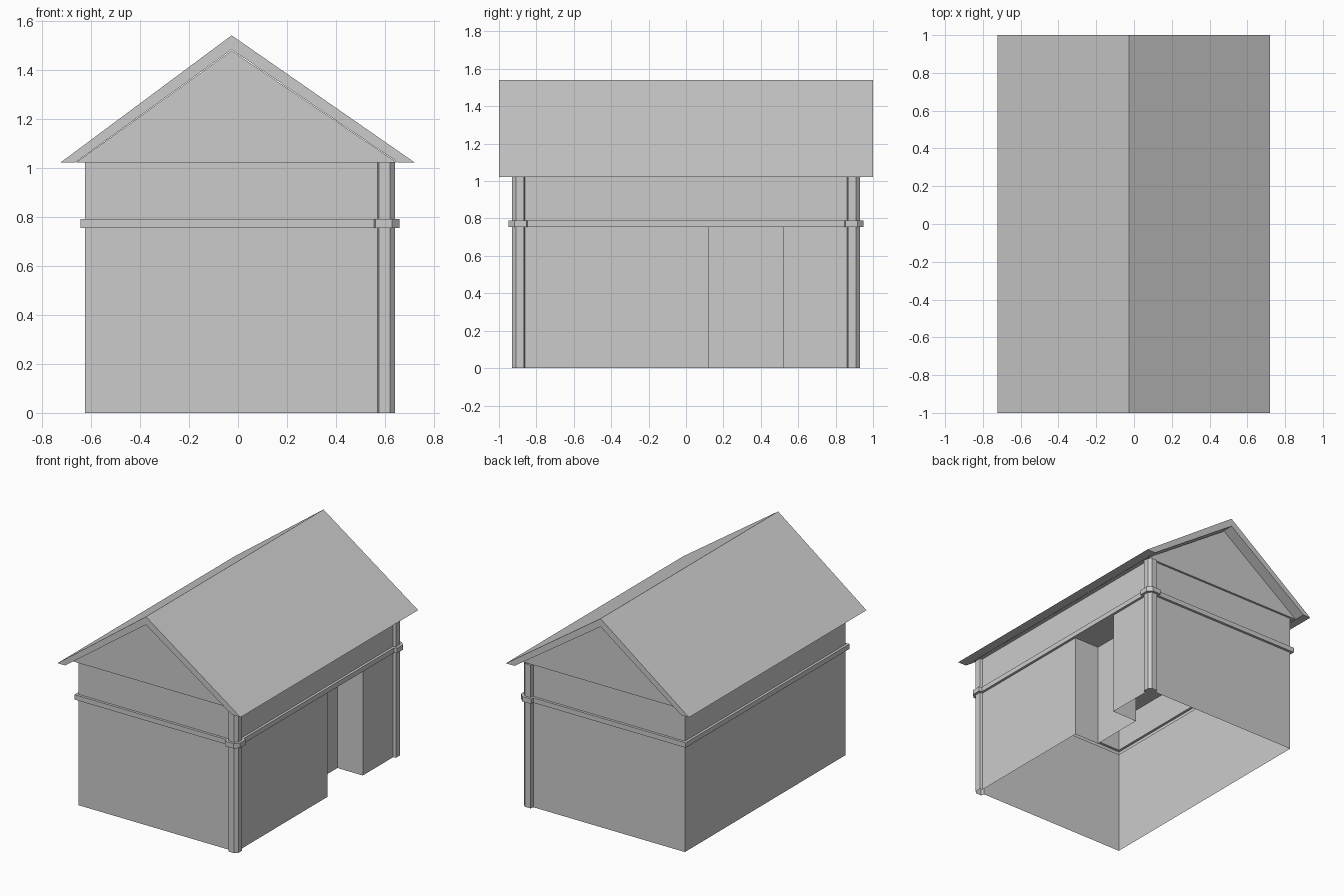
import bpy, bmesh
from mathutils import Vector

if "Cube" in bpy.data.objects:
    bpy.data.objects.remove(bpy.data.objects["Cube"])

DOOR_Y = (0.12, 0.52)
DOOR_X = 0.42
WALL_X = 0.62
BAND_Z = (0.755, 0.79)
EAVE_Z = 1.022


def add_object(name, verts, faces):
    mesh = bpy.data.meshes.new(name)
    mesh.from_pydata([tuple(v) for v in verts], [], faces)
    bm = bmesh.new()
    bm.from_mesh(mesh)
    bmesh.ops.remove_doubles(bm, verts=bm.verts, dist=1e-5)
    bmesh.ops.recalc_face_normals(bm, faces=bm.faces)
    bm.to_mesh(mesh)
    bm.free()
    obj = bpy.data.objects.new(name, mesh)
    bpy.context.collection.objects.link(obj)
    return obj


def loft(name, rings):
    """Open skin through equal-length closed rings."""
    n = len(rings[0])
    faces = [(r * n + i, r * n + (i + 1) % n, (r + 1) * n + (i + 1) % n, (r + 1) * n + i)
             for r in range(len(rings) - 1) for i in range(n)]
    return add_object(name, [v for ring in rings for v in ring], faces)


def prism(name, profile, y):
    """Closed solid from an x-z profile, extruded from -y to y."""
    n = len(profile)
    verts = [(x, s * y, z) for s in (-1, 1) for x, z in profile]
    faces = [(i, (i + 1) % n, n + (i + 1) % n, n + i) for i in range(n)]
    faces += [tuple(range(n)), tuple(range(2 * n - 1, n - 1, -1))]
    return add_object(name, verts, faces)


def at(points, z):
    return [(x, y, z) for x, y in points]


def offset(points, d):
    """Grow a counter-clockwise outline outwards by d."""
    result = []
    pts = [Vector(p) for p in points]
    for i, p in enumerate(pts):
        a = (p - pts[i - 1]).normalized()
        b = (pts[(i + 1) % len(pts)] - p).normalized()
        na, nb = Vector((a.y, -a.x)), Vector((b.y, -b.x))
        result.append(p + (na + nb) * d / (1 + na.dot(nb)))
    return result


# Wall outline with chamfered corner posts on the right-hand side
front = [(-0.625, -0.905), (0.57, -0.905), (0.575, -0.93), (0.62, -0.93),
         (0.64, -0.91), (0.64, -0.867), (WALL_X, -0.862)]
back = [(x, -y) for x, y in reversed(front)]
outline = front + back
y0, y1 = DOOR_Y
recess = [(WALL_X, y0), (DOOR_X, y0), (DOOR_X, y1), (WALL_X, y1)]
door_outline = front + recess + back

# Lower walls, open underneath, wrapping into the door recess
loft("lower_walls", [at(door_outline, 0), at(door_outline, BAND_Z[0])])
add_object("door_recess_ceiling", at(recess, BAND_Z[0]), [(3, 2, 1, 0)])

# Projecting band course and upper walls
wide = offset(outline, 0.018)
loft("band_and_upper_walls", [at(outline, BAND_Z[0]), at(wide, BAND_Z[0]),
                              at(wide, BAND_Z[1]), at(outline, BAND_Z[1]),
                              at(outline, EAVE_Z)])

# Gable block closing the top, set back under the roof
prism("gable", [(-0.66, EAVE_Z), (0.648, EAVE_Z), (-0.026, 1.478)], 0.92)

# Pitched roof slab
prism("roof", [(-0.723, EAVE_Z), (-0.663, EAVE_Z), (-0.026, 1.482),
               (0.652, EAVE_Z), (0.72, EAVE_Z), (-0.026, 1.54)], 1.0)
